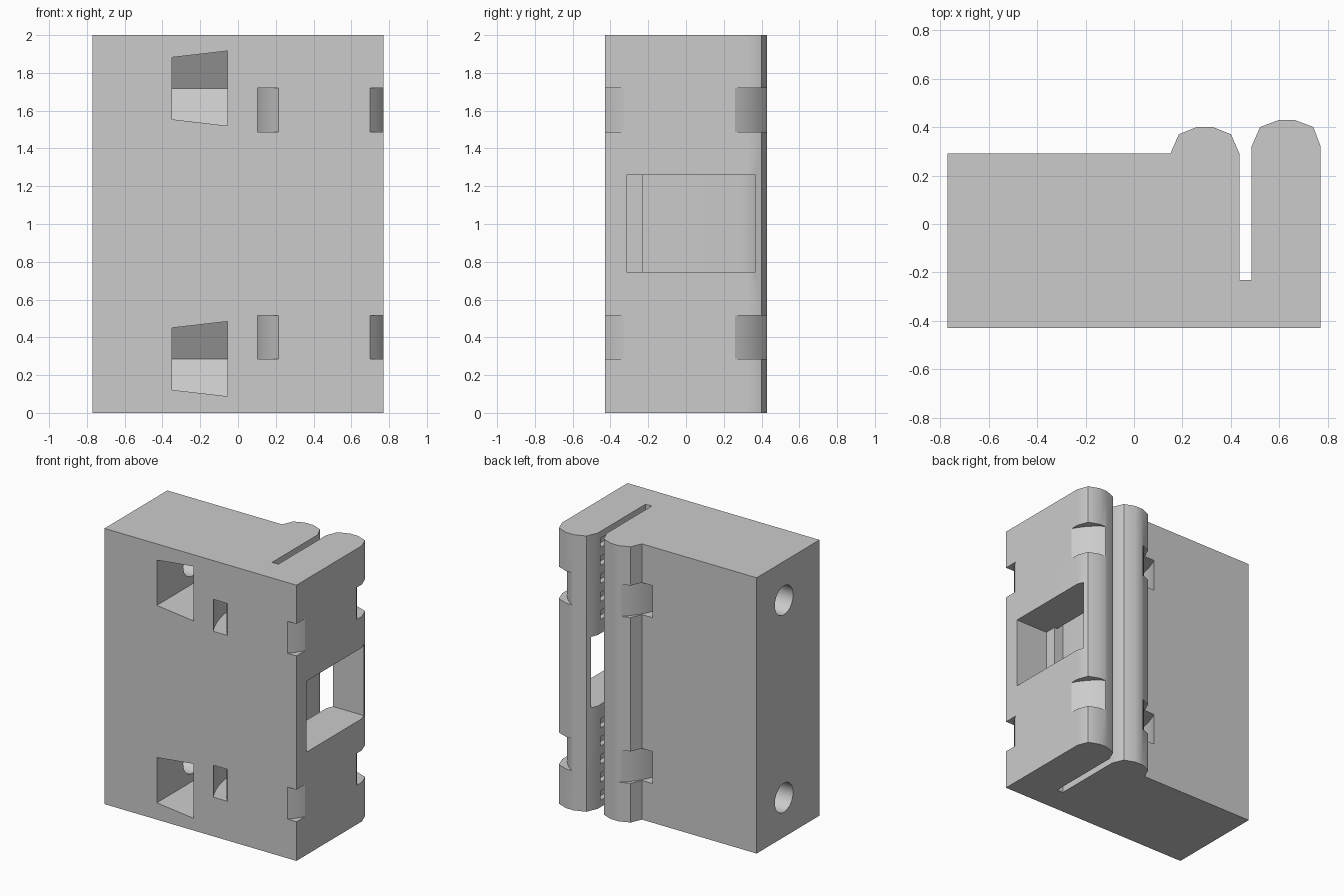
import bpy
import bmesh
from math import cos, sin, tau, sqrt

cube = bpy.data.objects.get("Cube")
if cube:
    bpy.data.objects.remove(cube, do_unlink=True)

grey = bpy.data.materials.new("plain_grey")
grey.use_nodes = True
grey.diffuse_color = (0.6, 0.6, 0.6, 1)
grey.node_tree.nodes["Principled BSDF"].inputs["Base Color"].default_value = (0.6, 0.6, 0.6, 1)


def loft(name, start, end):
    """Closed solid between two matching rings of points."""
    bm = bmesh.new()
    a = [bm.verts.new(p) for p in start]
    b = [bm.verts.new(p) for p in end]
    bm.faces.new(a)
    bm.faces.new(b)
    for i in range(len(a)):
        j = (i + 1) % len(a)
        bm.faces.new((a[i], a[j], b[j], b[i]))
    bmesh.ops.recalc_face_normals(bm, faces=bm.faces)
    mesh = bpy.data.meshes.new(name)
    bm.to_mesh(mesh)
    bm.free()
    mesh.materials.append(grey)
    obj = bpy.data.objects.new(name, mesh)
    bpy.context.collection.objects.link(obj)
    return obj


def upright(name, outline, low, high):
    return loft(name, [(x, y, low) for x, y in outline], [(x, y, high) for x, y in outline])


def box(name, x0, x1, y0, y1, z0, z1):
    return upright(name, [(x0, y0), (x1, y0), (x1, y1), (x0, y1)], z0, z1)


def ellipse(cx, cy, rx, ry, sides):
    return [(cx + rx * cos(tau * i / sides), cy + ry * sin(tau * i / sides)) for i in range(sides)]


def cut(target, cutter):
    cutter.hide_render = True
    mod = target.modifiers.new("cut", 'BOOLEAN')
    mod.operation = 'DIFFERENCE'
    mod.solver = 'EXACT'
    mod.object = cutter
    bpy.context.view_layer.objects.active = target
    bpy.ops.object.modifier_apply(modifier=mod.name)
    bpy.data.objects.remove(cutter, do_unlink=True)


# Block with two rounded jaws and the belt slot between them
outline = [(-0.77, -0.43), (0.77, -0.43), (0.77, 0.32), (0.74, 0.40), (0.66, 0.43),
           (0.60, 0.43), (0.52, 0.40), (0.485, 0.32), (0.485, -0.23), (0.435, -0.23),
           (0.435, 0.29), (0.40, 0.37), (0.325, 0.40), (0.26, 0.40), (0.185, 0.37),
           (0.15, 0.29), (-0.77, 0.29)]
body = upright("belt_clamp_block", outline, 0, 2)

# Window through the outer jaw
cut(body, box("window", 0.51, 0.9, -0.315, 0.367, 0.745, 1.26))
cut(body, box("window_mouth", 0.46, 0.6, -0.23, 0.367, 0.745, 1.26))

# Belt tooth grooves on the slot wall of the outer jaw
for i in range(-7, 8):
    z = 1 + i * 0.131
    if abs(i) > 2:
        cut(body, box("tooth_groove", 0.46, 0.525, -0.21, 0.29, z - 0.033, z + 0.033))


def nut_section(x, half):
    """Hexagonal pocket section, open at the front."""
    y, r = -0.023, 2 * half / sqrt(3)
    corners = [(-0.6, -half), (y + r / 2, -half), (y + r, 0), (y + r / 2, half), (-0.6, half)]
    return [(x, cy, cz) for cy, cz in corners]


for level, nut_level in ((0.4, 0.286), (1.603, 1.718)):
    # Curved strap channel around both jaws
    channel = upright("strap_channel", ellipse(0.4575, -0.035, 0.46, 0.62, 64),
                      level - 0.116, level + 0.116)
    cut(channel, upright("channel_core", ellipse(0.4575, -0.035, 0.383, 0.51, 64),
                         level - 0.3, level + 0.3))
    cut(body, channel)

    # Screw hole from the side, ending in a tapered nut pocket
    ring = ellipse(-0.023, nut_level, 0.105, 0.105, 32)
    cut(body, loft("screw_hole", [(-0.9, y, z) for y, z in ring], [(-0.2, y, z) for y, z in ring]))
    pocket = loft("nut_pocket", nut_section(-0.35, 0.164), nut_section(-0.055, 0.198))
    pocket.location.z = nut_level
    bpy.context.view_layer.update()
    cut(body, pocket)

# Smooth curved surfaces, keep machined edges crisp
bpy.ops.object.select_all(action='DESELECT')
body.select_set(True)
bpy.context.view_layer.objects.active = body
bpy.ops.object.shade_smooth_by_angle(angle=0.5)
weighted = body.modifiers.new("even_normals", 'WEIGHTED_NORMAL')
weighted.keep_sharp = True
